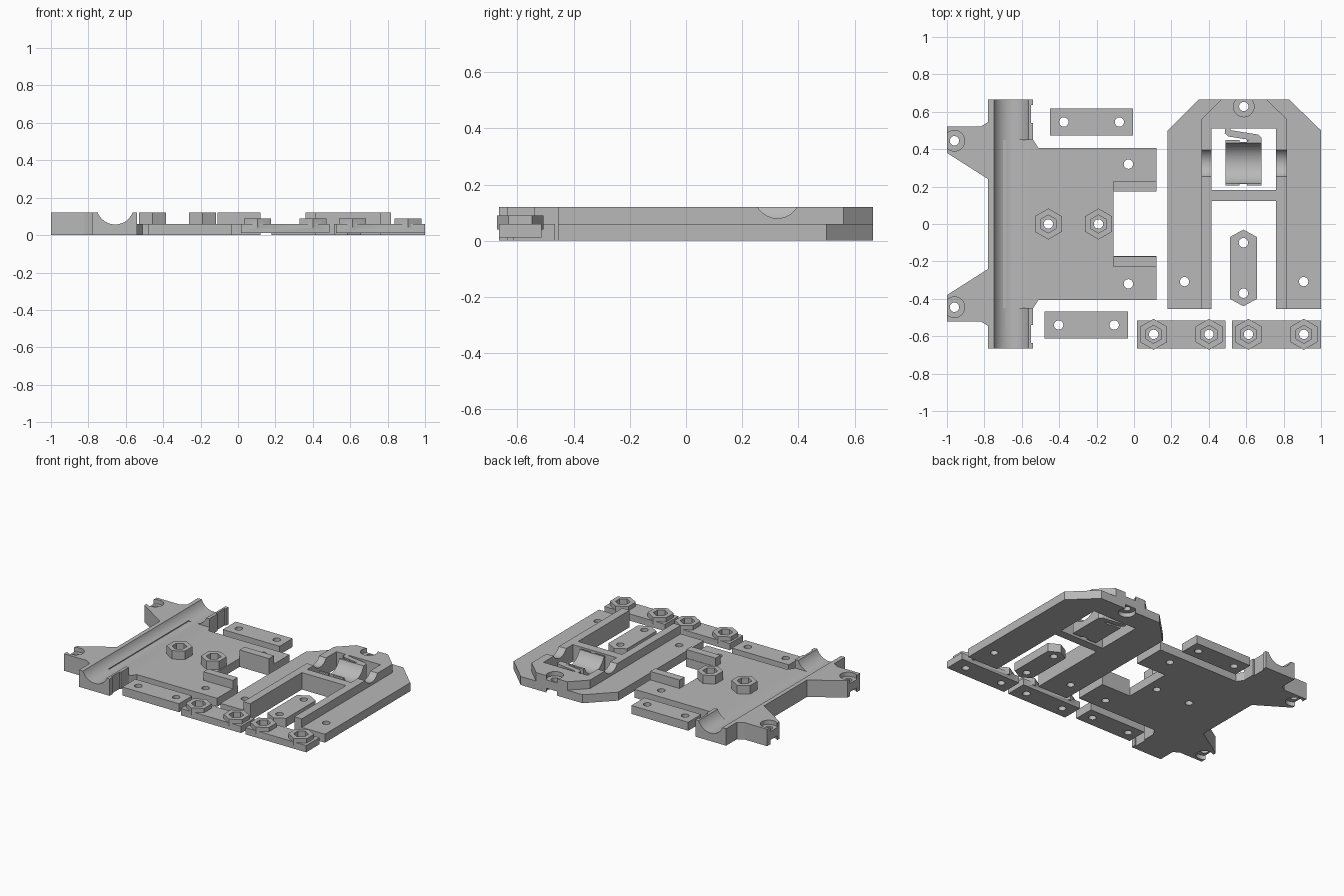
import bpy, bmesh, math
from mathutils import Vector

if "Cube" in bpy.data.objects:
    bpy.data.objects.remove(bpy.data.objects["Cube"])

grey = bpy.data.materials.new("plain grey")
grey.use_nodes = True
colour = (0.48, 0.48, 0.48, 1)
grey.diffuse_color = colour
grey.node_tree.nodes["Principled BSDF"].inputs["Base Color"].default_value = colour


def prism(name, pts, z0, z1):
    """Extrude a flat outline from z0 to z1."""
    bm = bmesh.new()
    face = bm.faces.new([bm.verts.new((x, y, z0)) for x, y in pts])
    top = bmesh.ops.extrude_face_region(bm, geom=[face])["geom"]
    bmesh.ops.translate(bm, vec=(0, 0, z1 - z0),
                        verts=[v for v in top if isinstance(v, bmesh.types.BMVert)])
    bmesh.ops.recalc_face_normals(bm, faces=bm.faces)
    me = bpy.data.meshes.new(name)
    bm.to_mesh(me)
    bm.free()
    ob = bpy.data.objects.new(name, me)
    bpy.context.collection.objects.link(ob)
    me.materials.append(grey)
    return ob


def box(name, x0, x1, y0, y1, z0, z1):
    return prism(name, [(x0, y0), (x1, y0), (x1, y1), (x0, y1)], z0, z1)


def ring(x, y, r, n, turn=0.0):
    return [(x + r * math.cos(turn + i * math.tau / n),
             y + r * math.sin(turn + i * math.tau / n)) for i in range(n)]


def disc(x, y, r, z0, z1, n=24):
    return prism("disc", ring(x, y, r, n, math.pi / 2), z0, z1)


def trough(axis, start, end, across, z, r):
    """Round bar lying along x or y, used to cut a groove."""
    ob = prism("trough", ring(0, 0, r, 64), start, end)
    for v in ob.data.vertices:
        a, b, c = v.co
        v.co = (c, across + a, z + b) if axis == "x" else (across + a, c, z + b)
    bm = bmesh.new()
    bm.from_mesh(ob.data)
    bmesh.ops.recalc_face_normals(bm, faces=bm.faces)
    bm.to_mesh(ob.data)
    bm.free()
    return ob


def combine(ob, other, op="DIFFERENCE"):
    mod = ob.modifiers.new("join", "BOOLEAN")
    mod.operation, mod.solver, mod.object = op, "EXACT", other
    bpy.context.view_layer.objects.active = ob
    bpy.ops.object.modifier_apply(modifier=mod.name)
    bpy.data.objects.remove(other)


def add(ob, other):
    combine(ob, other, "UNION")


def hole(ob, x, y):
    combine(ob, disc(x, y, 0.025, -0.1, 0.2))


def screw_eye(ob, x, y):
    """Through hole with a recess above and below."""
    hole(ob, x, y)
    combine(ob, disc(x, y, 0.055, 0.09, 0.2, 32))
    combine(ob, disc(x, y, 0.055, -0.1, 0.03, 32))


def nut_boss(ob, x, y, top, floor):
    """Hexagonal boss with a hexagonal pocket and a through hole."""
    add(ob, disc(x, y, 0.083, 0.04, top, 6))
    combine(ob, disc(x, y, 0.048, floor, 0.2, 6))
    hole(ob, x, y)


# Carriage plate with ears
half = [(0.12, 0.405), (-0.51, 0.405), (-0.54, 0.45), (-0.54, 0.665)]
plate = prism("carriage_plate",
              half + [(-0.72, 0.665), (-0.72, -0.665)] + [(x, -y) for x, y in reversed(half)],
              0, 0.06)
ear = [(-0.54, 0.45), (-0.54, 0.665), (-0.78, 0.665), (-0.78, 0.545), (-0.82, 0.52),
       (-1.0, 0.52), (-1.0, 0.38), (-0.78, 0.24)]
add(plate, prism("wall", ear + [(x, -y) for x, y in reversed(ear)] + [(-0.70, -0.45), (-0.70, 0.45)],
                 0, 0.12))
combine(plate, box("notch", -0.11, 0.3, -0.172, 0.177, -0.1, 0.2))
combine(plate, trough("y", -0.8, 0.8, -0.657, 0.157, 0.1))
for s in (-1, 1):
    y0, y1 = sorted((s * 0.175, s * 0.23))
    add(plate, box("rail", -0.11, 0.12, y0, y1, 0, 0.12))
    y0, y1 = sorted((s * 0.54, s * 0.635))
    combine(plate, box("tie_notch", -0.55, -0.5, y0, y1, -0.1, 0.2))
    screw_eye(plate, -0.96, s * 0.445)
    hole(plate, -0.03, s * 0.32)
for x in (-0.458, -0.19):
    nut_boss(plate, x, 0, 0.12, 0.06)

# Idler frame: low outer arch and raised inner arch
frame = prism("idler_frame", [(0.18, -0.455), (1.0, -0.455), (1.0, 0.50), (0.83, 0.665),
                              (0.345, 0.665), (0.18, 0.50)], 0, 0.06)
add(frame, prism("arch", [(0.36, -0.455), (0.818, -0.455), (0.818, 0.56), (0.71, 0.665),
                          (0.465, 0.665), (0.36, 0.56)], 0, 0.12))
combine(frame, box("slot", 0.415, 0.76, -0.6, 0.122, -0.1, 0.2))
combine(frame, box("window", 0.415, 0.76, 0.182, 0.51, -0.1, 0.2))
combine(frame, trough("x", 0.3, 0.9, 0.325, 0.161, 0.081))
screw_eye(frame, 0.587, 0.628)
for x in (0.27, 0.907):
    hole(frame, x, -0.308)

# Bearing cradle held by a folded spring
cradle = box("bearing_cradle", 0.49, 0.682, 0.205, 0.448, 0, 0.12)
combine(cradle, trough("x", 0.4, 0.8, 0.325, 0.161, 0.115))
for y in (0.205, 0.448):
    combine(cradle, box("nick", 0.565, 0.605, y - 0.01, y + 0.01, -0.1, 0.2))
prism("cradle_spring", [(0.49, 0.52), (0.485, 0.485), (0.505, 0.468), (0.63, 0.448), (0.635, 0.44),
                        (0.682, 0.44), (0.682, 0.462), (0.665, 0.478), (0.515, 0.502), (0.515, 0.52)],
      0, 0.12)

# Long hexagonal clamp
clamp = prism("belt_clamp", [(0.585, -0.44), (0.658, -0.40), (0.658, -0.07), (0.585, -0.03),
                             (0.512, -0.07), (0.512, -0.40)], 0, 0.06)
for y in (-0.10, -0.37):
    hole(clamp, 0.585, y)

# Plain clamp bars
for name, x, y in (("back_bar", -0.45, 0.545), ("front_bar", -0.478, -0.54)):
    bar = box(name, x, x + 0.445, y - 0.073, y + 0.073, 0, 0.06)
    for dx in (0.075, 0.372):
        hole(bar, x + dx, y)

# Clamp bars with nut bosses
for name, x0, x1, holes in (("left_nut_bar", 0.525, 1.0, (0.612, 0.908)),
                            ("right_nut_bar", 0.017, 0.49, (0.105, 0.401))):
    bar = box(name, x0, x1, -0.665, -0.515, 0.012, 0.06)
    for x in holes:
        nut_boss(bar, x, -0.59, 0.09, 0.05)

# Smooth the round cuts, keep the corners crisp
bpy.ops.object.select_all(action="DESELECT")
for ob in bpy.context.collection.objects:
    if ob.type == "MESH":
        ob.select_set(True)
        bpy.context.view_layer.objects.active = ob
bpy.ops.object.shade_smooth_by_angle(angle=math.radians(30))
